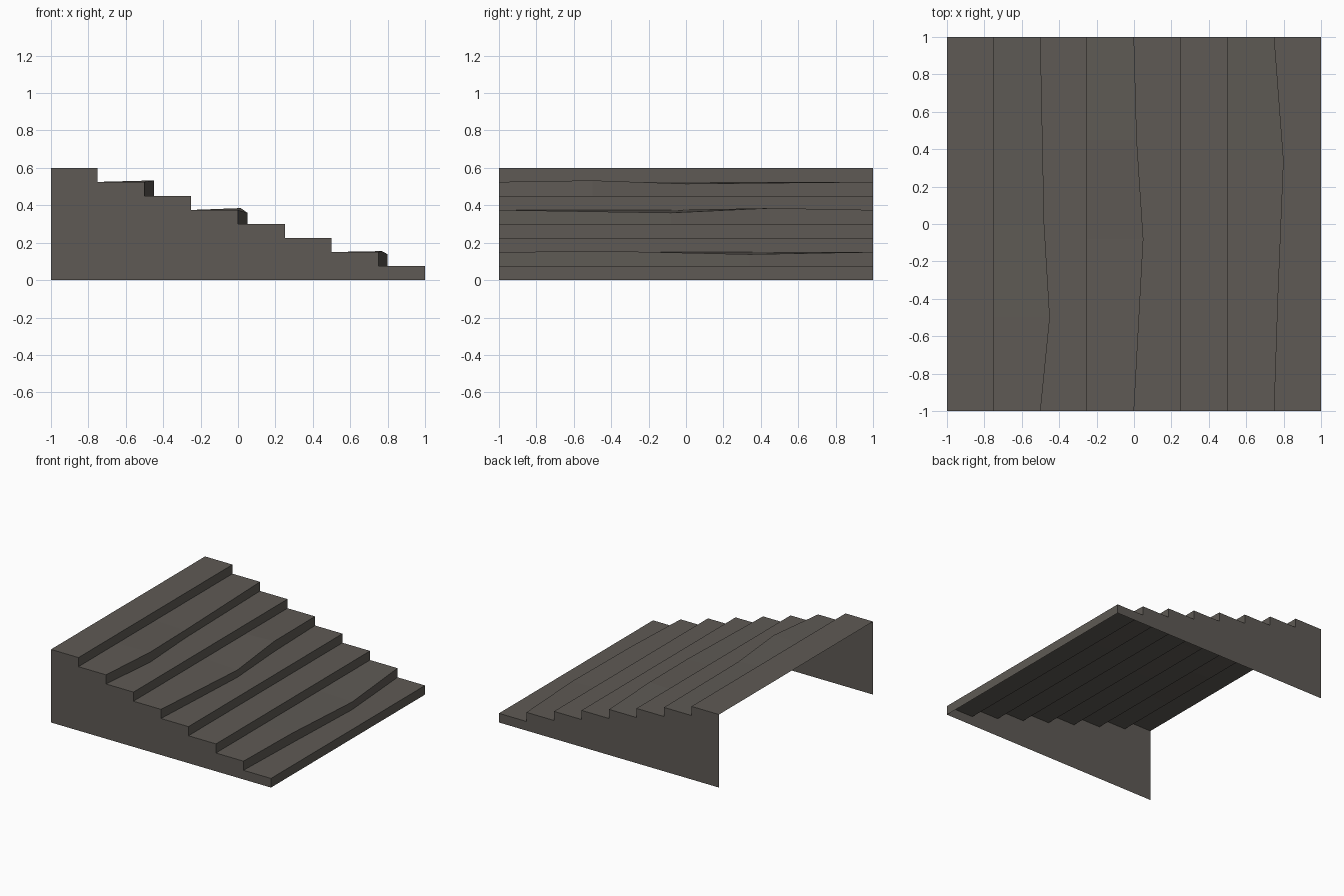
import bpy

if "Cube" in bpy.data.objects:
    bpy.data.objects.remove(bpy.data.objects["Cube"])

STEPS, RUN, RISE = 8, 0.25, 0.075

stone = bpy.data.materials.new("grey_stone")
stone.diffuse_color = (0.113, 0.102, 0.090, 1)
stone.use_nodes = True
stone.node_tree.nodes["Principled BSDF"].inputs["Base Color"].default_value = stone.diffuse_color

# Worn nosings: step index -> (y, x bulge, z offset) between the straight ends
worn = {
    1: [(-0.5, 0.05, 0.008), (0.0, 0.02, -0.010)],
    3: [(-0.08, 0.05, -0.015), (0.45, 0.015, 0.010)],
    6: [(-0.4, 0.02, 0.005), (0.34, 0.05, -0.012)],
}


def make(name, verts, faces):
    me = bpy.data.meshes.new(name)
    me.from_pydata(verts, [], faces)
    me.materials.append(stone)
    ob = bpy.data.objects.new(name, me)
    bpy.context.collection.objects.link(ob)


# Treads and risers, each a strip running across the width
for i in range(STEPS):
    x0, x1 = -1 + i * RUN, -1 + (i + 1) * RUN
    z1 = (STEPS - i) * RISE
    z0 = z1 - RISE
    back = worn.get(i - 1, [])
    rows = [(-1, 0, 0)] + worn.get(i, []) + [(1, 0, 0)]
    verts, treads, risers = [], [], []
    for y, dx, dz in rows:
        verts += [(x0, y, z1), (x1 + dx, y, z1 + dz), (x1 + dx, y, z0)]
    for r in range(len(rows) - 1):
        a, b = 3 * r, 3 * r + 3
        treads.append((a, a + 1, b + 1, b))
        risers.append((a + 1, a + 2, b + 2, b + 1))
    make(f"step_{i + 1}", verts, treads + risers)

# Stepped side walls; the underside and the tall back stay open
outline = [(-1, 0)]
for i in range(STEPS):
    z = (STEPS - i) * RISE
    outline += [(-1 + i * RUN, z), (-1 + (i + 1) * RUN, z)]
outline.append((1, 0))
for name, y in (("front_wall", -1), ("back_wall", 1)):
    face = list(range(len(outline)))
    if y < 0:
        face.reverse()
    make(name, [(x, y, z) for x, z in outline], [face])
